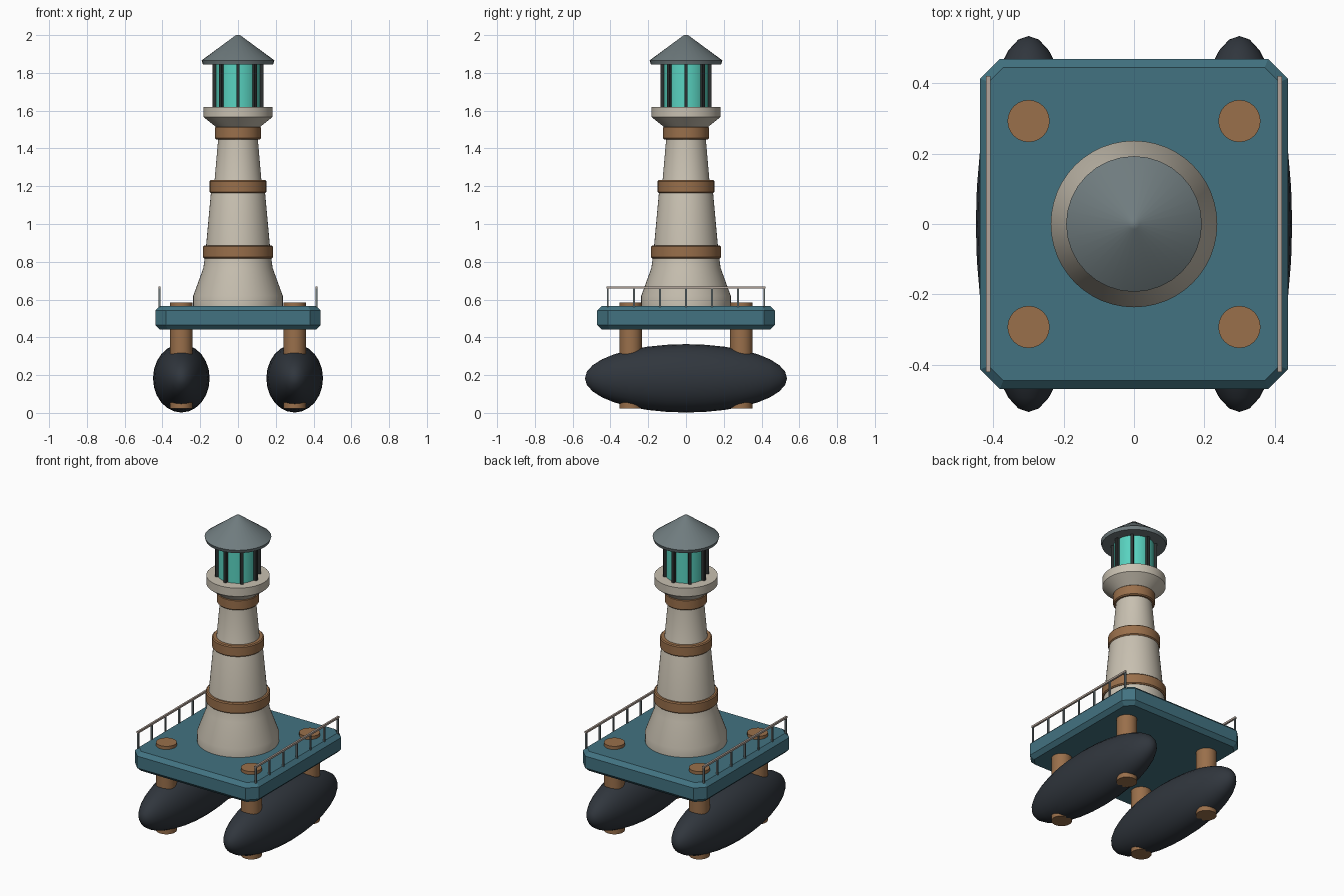
import bpy, bmesh, math
from mathutils import Matrix

cube = bpy.data.objects.get("Cube")
if cube:
    bpy.data.objects.remove(cube, do_unlink=True)


def material(name, rgb):
    m = bpy.data.materials.new(name)
    m.use_nodes = True
    m.diffuse_color = (*rgb, 1)
    m.node_tree.nodes["Principled BSDF"].inputs["Base Color"].default_value = (*rgb, 1)
    return m


teal = material("teal paint", (0.055, 0.17, 0.22))
cream = material("cream plaster", (0.58, 0.53, 0.44))
wood = material("brown wood", (0.32, 0.16, 0.07))
navy = material("dark float", (0.03, 0.037, 0.047))
slate = material("slate grey", (0.16, 0.20, 0.21))
glass = material("aqua glass", (0.10, 0.65, 0.53))
frame = material("dark frame", (0.025, 0.03, 0.03))
rail = material("pale rail", (0.45, 0.37, 0.32))


def finish(name, bm, mat, smooth=True):
    bmesh.ops.recalc_face_normals(bm, faces=bm.faces)
    mesh = bpy.data.meshes.new(name)
    bm.to_mesh(mesh)
    bm.free()
    mesh.materials.append(mat)
    ob = bpy.data.objects.new(name, mesh)
    bpy.context.collection.objects.link(ob)
    if smooth:
        bpy.ops.object.select_all(action="DESELECT")
        ob.select_set(True)
        bpy.context.view_layer.objects.active = ob
        bpy.ops.object.shade_smooth_by_angle(angle=math.radians(30))
    return ob


def lathe(name, profile, mat, x=0, y=0, sides=32):
    """Closed solid of revolution from (radius, height) points."""
    bm = bmesh.new()
    rings = []
    for r, z in profile:
        rings.append([bm.verts.new((x + r * math.cos(a), y + r * math.sin(a), z))
                      for a in (math.tau * i / sides for i in range(sides))])
    for low, high in zip(rings, rings[1:]):
        for i in range(sides):
            j = (i + 1) % sides
            bm.faces.new((low[i], low[j], high[j], high[i]))
    bm.faces.new(rings[0])
    bm.faces.new(rings[-1])
    return finish(name, bm, mat)


def rod(name, centre, size, mat, turn=0):
    bm = bmesh.new()
    place = (Matrix.Translation(centre) @ Matrix.Rotation(turn, 4, "Z")
             @ Matrix.Diagonal((*size, 1)))
    bmesh.ops.create_cube(bm, size=1, matrix=place)
    return finish(name, bm, mat, smooth=False)


# Deck: clipped corners with chamfered rims
bm = bmesh.new()
bmesh.ops.create_cube(bm, size=1, matrix=Matrix.Translation((0, 0, 0.503))
                      @ Matrix.Diagonal((0.876, 0.94, 0.124, 1)))
corners = [e for e in bm.edges
           if abs(e.verts[0].co.z - e.verts[1].co.z) > 0.1]
bmesh.ops.bevel(bm, geom=corners, offset=0.056, segments=1, affect="EDGES")
rims = [e for e in bm.edges
        if abs(e.verts[0].co.z - e.verts[1].co.z) < 0.01]
bmesh.ops.bevel(bm, geom=rims, offset=0.024, segments=1, affect="EDGES")
finish("deck", bm, teal, smooth=False)

for side, sx in (("left", 1), ("right", -1)):
    # Floats
    bm = bmesh.new()
    bmesh.ops.create_uvsphere(bm, u_segments=24, v_segments=16, radius=1,
                              matrix=Matrix.Translation((sx * 0.3, 0, 0.183))
                              @ Matrix.Diagonal((0.15, 0.535, 0.181, 1))
                              @ Matrix.Rotation(math.pi / 2, 4, "X"))
    finish(side + "_float", bm, navy)
    # Legs through the deck
    for end, sy in (("front", -1), ("back", 1)):
        lathe(f"{end}_{side}_leg", [(0.06, 0.024), (0.06, 0.585)],
              wood, sx * 0.3, sy * 0.293, 24)
    # Railing
    rod(side + "_handrail", (sx * 0.415, 0, 0.664), (0.012, 0.842, 0.012), rail)
    for i in range(7):
        rod(f"{side}_rail_post_{i + 1}", (sx * 0.415, (i - 3) * 0.138, 0.611),
            (0.01, 0.01, 0.1), slate)

# Tower and gallery
lathe("tower", [(0.237, 0.56), (0.237, 0.62), (0.184, 0.765), (0.172, 0.85),
                (0.143, 1.17), (0.125, 1.22), (0.104, 1.46), (0.1, 1.53)], cream, sides=48)
lathe("gallery", [(0.115, 1.512), (0.183, 1.567), (0.183, 1.62)], cream, sides=48)

# Bands around the tower
for i, (r, z) in enumerate([(0.186, 0.852), (0.15, 1.198), (0.121, 1.482)]):
    lathe(f"tower_band_{i + 1}", [(r - 0.006, z - 0.034), (r, z - 0.028),
                                  (r, z + 0.028), (r - 0.006, z + 0.034)], wood, sides=48)

# Lantern room
lathe("lantern_glass", [(0.117, 1.615), (0.117, 1.848)], glass)
for i in range(8):
    a = math.tau * i / 8
    rod(f"lantern_bar_{i + 1}", (0.125 * math.cos(a), 0.125 * math.sin(a), 1.732),
        (0.018, 0.018, 0.232), frame, a)
lathe("roof", [(0.186, 1.845), (0.193, 1.866), (0.015, 1.997), (0.004, 2.0)], slate)
